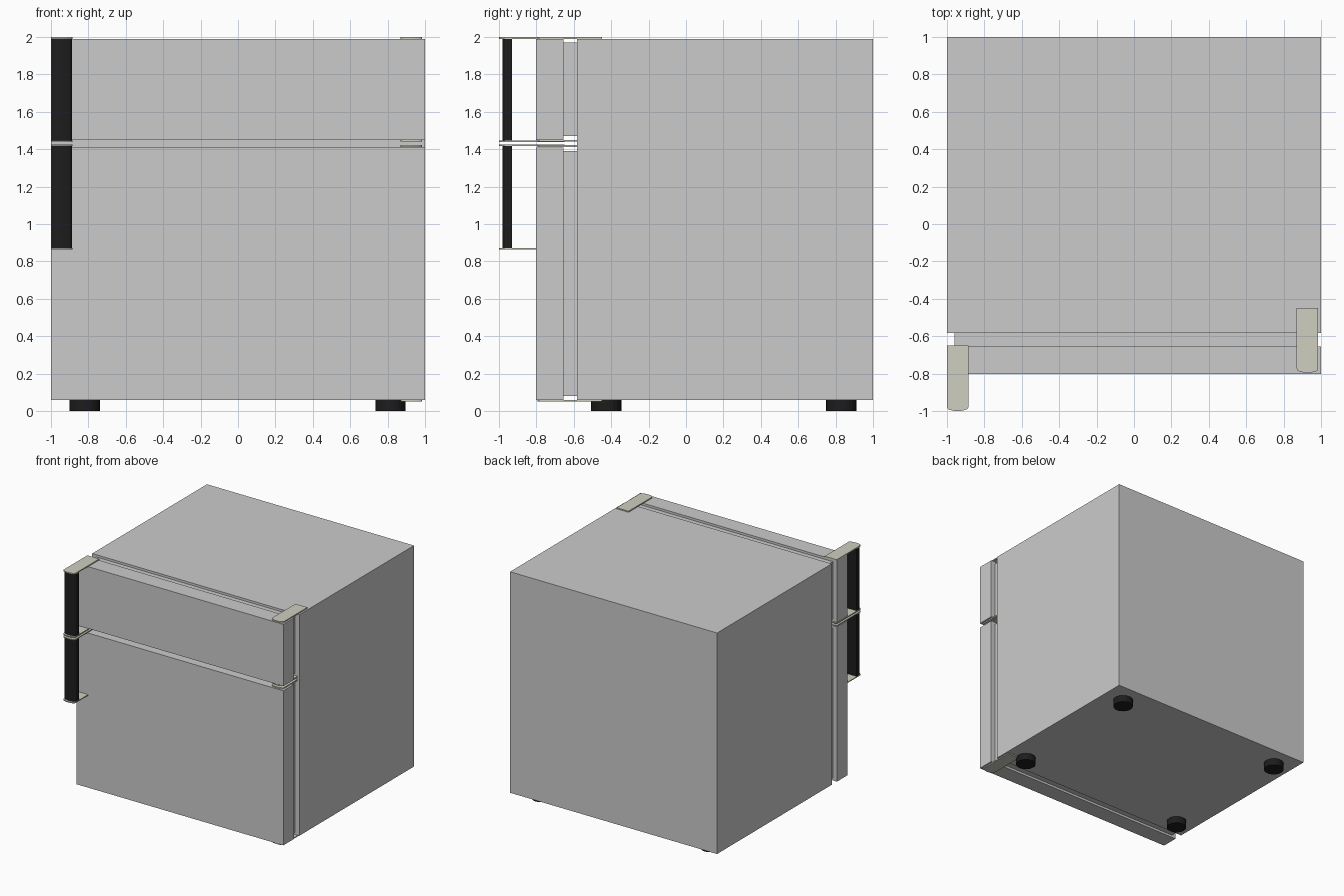
import bpy, bmesh
from math import sin, cos, pi

if "Cube" in bpy.data.objects:
    bpy.data.objects.remove(bpy.data.objects["Cube"])


def material(name, rgb):
    m = bpy.data.materials.new(name)
    m.diffuse_color = (*rgb, 1)
    m.use_nodes = True
    m.node_tree.nodes["Principled BSDF"].inputs["Base Color"].default_value = m.diffuse_color
    return m


METAL = material("satin_metal", (0.62, 0.62, 0.53))
BLACK = material("black_plastic", (0.012, 0.012, 0.012))


def prism(name, outline, z0, z1, mat=None):
    """Extrude an xy outline from z0 to z1."""
    bm = bmesh.new()
    face = bm.faces.new([bm.verts.new((x, y, z0)) for x, y in outline])
    top = bmesh.ops.extrude_face_region(bm, geom=[face])["geom"]
    bmesh.ops.translate(bm, vec=(0, 0, z1 - z0),
                        verts=[v for v in top if isinstance(v, bmesh.types.BMVert)])
    bmesh.ops.recalc_face_normals(bm, faces=bm.faces[:])
    mesh = bpy.data.meshes.new(name)
    bm.to_mesh(mesh)
    bm.free()
    ob = bpy.data.objects.new(name, mesh)
    bpy.context.collection.objects.link(ob)
    if mat:
        mesh.materials.append(mat)
    return ob


def box(name, x0, x1, y0, y1, z0, z1, mat=None):
    return prism(name, [(x0, y0), (x1, y0), (x1, y1), (x0, y1)], z0, z1, mat)


def bowed(x0, x1, y_front, y_back, bow, n=12):
    """Rectangle whose front edge bulges forward in a soft, squarish arc."""
    cx, hx = (x0 + x1) / 2, (x1 - x0) / 2
    pts = []
    for i in range(n + 1):
        a = pi * i / n
        c = cos(a)
        pts.append((cx - hx * c, y_front + bow * (1 - max(sin(a), 0) ** 0.9)))
    return pts + [(x1, y_back), (x0, y_back)]


# Cabinet
box("cabinet", -1, 1, -0.583, 1, 0.06, 1.99)

# Doors with recessed seals
for label, z0, z1 in (("freezer", 1.45, 1.99), ("fridge", 0.06, 1.41)):
    box(label + "_door", -1, 1, -0.803, -0.655, z0, z1)
    box(label + "_door_seal", -0.96, 0.96, -0.655, -0.583, z0 + 0.02, z1 - 0.02)

# Hinge plates: top and bottom reach under the cabinet, middle ones stop at it
for label, z, y_back in (("top", 1.99, -0.45), ("upper_middle", 1.44, -0.583),
                         ("lower_middle", 1.413, -0.583), ("bottom", 0.05, -0.45)):
    prism(label + "_hinge_plate", bowed(0.87, 0.985, -0.795, y_back, 0.022),
          z, z + 0.01, METAL)

# Handle brackets
for i, (z, y_back) in enumerate(((1.99, -0.65), (1.438, -0.65),
                                 (1.416, -0.65), (0.865, -0.79))):
    prism(f"handle_bracket_{i + 1}", bowed(-1, -0.885, -1, y_back, 0.022),
          z, z + 0.008 if i else 2.0, METAL)

# Handle grips
for label, z0, z1 in (("freezer", 1.446, 1.99), ("fridge", 0.873, 1.416)):
    prism(label + "_handle_grip", bowed(-0.998, -0.887, -0.982, -0.93, 0.02),
          z0, z1, BLACK)

# Feet
for side, x in (("left", -0.82), ("right", 0.815)):
    for end, y in (("front", -0.427), ("back", 0.83)):
        ring = [(x + 0.081 * cos(2 * pi * i / 24), y + 0.081 * sin(2 * pi * i / 24))
                for i in range(24)]
        prism(f"{end}_{side}_foot", ring, 0, 0.06, BLACK)
